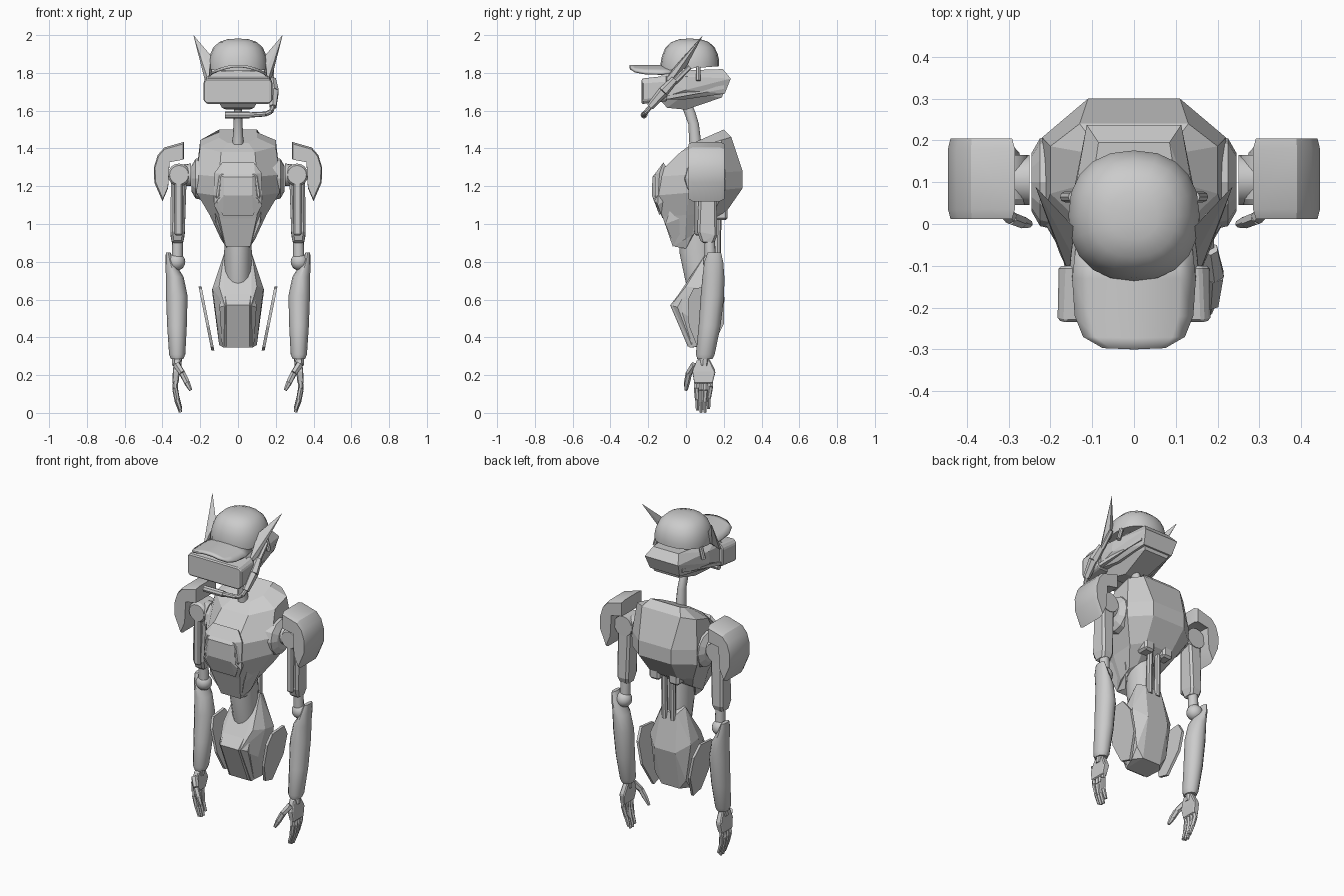
import bpy, bmesh, math
from mathutils import Vector


def finish(name, bm, mirror=False, bevel=0, smooth=0):
    bmesh.ops.recalc_face_normals(bm, faces=bm.faces)
    me = bpy.data.meshes.new(name)
    bm.to_mesh(me)
    bm.free()
    ob = bpy.data.objects.new(name, me)
    bpy.context.collection.objects.link(ob)
    if smooth:
        bpy.ops.object.select_all(action='DESELECT')
        ob.select_set(True)
        bpy.context.view_layer.objects.active = ob
        bpy.ops.object.shade_smooth_by_angle(angle=math.radians(smooth))
    if bevel:
        b = ob.modifiers.new("bevel", 'BEVEL')
        b.width, b.segments, b.limit_method = bevel, 1, 'ANGLE'
        b.angle_limit = math.radians(35)
    if mirror:
        ob.modifiers.new("mirror", 'MIRROR').use_mirror_merge = False
    return ob


def hull(name, pts, sym=False, **kw):
    """Convex faceted block; sym adds the x-mirrored points."""
    bm = bmesh.new()
    for x, y, z in pts:
        bm.verts.new((x, y, z))
        if sym and x:
            bm.verts.new((-x, y, z))
    r = bmesh.ops.convex_hull(bm, input=bm.verts)
    junk = [g for g in set(r["geom_interior"] + r["geom_unused"]) if isinstance(g, bmesh.types.BMVert)]
    bmesh.ops.delete(bm, geom=junk, context='VERTS')
    bmesh.ops.dissolve_limit(bm, angle_limit=0.06, verts=bm.verts, edges=bm.edges)
    return finish(name, bm, **kw)


def box(x0, x1, y0, y1, z0, z1):
    return [(x, y, z) for x in (x0, x1) for y in (y0, y1) for z in (z0, z1)]


def loft(name, rings, **kw):
    bm = bmesh.new()
    vs = [[bm.verts.new(p) for p in r] for r in rings]
    n = len(vs[0])
    for a, b in zip(vs, vs[1:]):
        for i in range(n):
            bm.faces.new((a[i], a[(i + 1) % n], b[(i + 1) % n], b[i]))
    bm.faces.new(vs[0])
    bm.faces.new(vs[-1])
    return finish(name, bm, **kw)


def ellipse(x, y, z, rx, ry, n=16, tilt=0, power=1.0):
    pts = []
    for i in range(n):
        a = 2 * math.pi * i / n
        c, s = math.cos(a), math.sin(a)
        c, s = math.copysign(abs(c) ** power, c), math.copysign(abs(s) ** power, s)
        pts.append((x + rx * c, y + ry * s, z + tilt * ry * s))
    return pts


def limb(name, paths, n=8, **kw):
    """Chains of tapered segments through (x, y, z, radius) points."""
    bm = bmesh.new()
    for path in paths:
        for p, q in zip(path, path[1:]):
            a, b = Vector(p[:3]), Vector(q[:3])
            r = bmesh.ops.create_cone(bm, cap_ends=True, segments=n, radius1=p[3],
                                      radius2=q[3], depth=(b - a).length)
            rot = (b - a).to_track_quat('Z', 'Y')
            for v in r["verts"]:
                v.co = rot @ v.co + (a + b) / 2
    return finish(name, bm, **kw)


# Cap: domed crown and arched brim
loft("cap_crown", [ellipse(0, 0.02, 1.823 + h, 0.157 * r, 0.156 * r, 20, 0.08 * (1 - h / 0.16), 0.88)
                   for h, r in ((0, 1), (0.03, 1), (0.07, 0.95), (0.11, 0.84), (0.14, 0.64), (0.155, 0.36), (0.158, 0.1))],
     smooth=40)
bm = bmesh.new()
rows = []
for y, w in ((-0.06, 0.14), (-0.13, 0.148), (-0.22, 0.142), (-0.27, 0.122), (-0.297, 0.075)):
    rows.append([bm.verts.new((w * t / 4, y - 0.003 * (1 - abs(t) / 4), 1.843 - 0.042 * (w * t / 0.6) ** 2))
                 for t in range(-4, 5)])
for a, b in zip(rows, rows[1:]):
    for i in range(8):
        bm.faces.new((a[i], a[i + 1], b[i + 1], b[i]))
brim = finish("cap_brim", bm, smooth=40)
brim.modifiers.new("thickness", 'SOLIDIFY').thickness = 0.014

# Head: wedge skull, jaw and wide visor
hull("head", [(0.155, -0.15, 1.66), (0.155, -0.15, 1.77), (0.13, -0.1, 1.81), (0.155, 0, 1.78), (0.16, 0, 1.71),
              (0.085, 0.195, 1.82), (0.113, 0.237, 1.77), (0.1, 0.205, 1.69), (0.12, 0, 1.66)], sym=True)
hull("jaw", [(0.11, -0.14, 1.66), (0.085, -0.1, 1.615), (0.06, 0, 1.605), (0.11, 0.0, 1.67),
             (0.09, 0.2, 1.70), (0.08, 0.19, 1.67), (0.125, 0, 1.69)], sym=True)
hull("jaw_stripe", [(0.168, -0.1, 1.66), (0.168, -0.1, 1.68), (0.115, 0.2, 1.735), (0.115, 0.2, 1.715), (0.1, 0.1, 1.70)],
     sym=True)
hull("visor", [(0.165, -0.235, 1.635), (0.183, -0.23, 1.655), (0.183, -0.23, 1.75), (0.165, -0.235, 1.77),
               (0.165, -0.1, 1.65), (0.18, -0.1, 1.665), (0.18, -0.1, 1.76), (0.16, -0.1, 1.785)], sym=True, bevel=0.006)

# Ears and headset microphone
hull("ear", [(0.236, 0.09, 2.0), (0.142, -0.01, 1.89), (0.145, -0.02, 1.82), (0.175, 0.0, 1.83),
             (0.178, -0.07, 1.77), (0.155, -0.12, 1.75), (0.15, -0.07, 1.82)], mirror=True)
limb("ear_peg", [[(0.165, 0.065, 1.76, 0.013), (0.145, 0.065, 1.83, 0.013)]], mirror=True)
limb("headset_pod", [[(0.18, 0.02, 1.83, 0.012), (0.18, -0.06, 1.75, 0.014)],
                     [(0.182, -0.06, 1.765, 0.02), (0.19, -0.12, 1.70, 0.028), (0.185, -0.19, 1.62, 0.02)]], n=6)
limb("microphone", [[(0.187, -0.18, 1.63, 0.012), (0.175, -0.21, 1.595, 0.013), (0.145, -0.22, 1.582, 0.013),
                     (0.06, -0.222, 1.577, 0.014)], [(0.06, -0.222, 1.577, 0.019), (-0.07, -0.222, 1.577, 0.019)]])

# Curved neck
loft("neck", [ellipse(0, y, z, rx, ry, 12) for y, z, rx, ry in
              ((0.0, 1.64, 0.022, 0.03), (0.02, 1.59, 0.022, 0.03), (0.04, 1.53, 0.024, 0.028), (0.05, 1.42, 0.03, 0.032))],
     smooth=40)


# Torso: eight-sided rings tilted back, front edge and rear edge given per ring
def torso_ring(yf, zf, wf, yb, zb, wb, wm):
    half = [(wf, yf, zf)]
    half += [(wm, yf + (yb - yf) * t, zf + (zb - zf) * t) for t in (0.38, 0.8)]
    half += [(wb, yb, zb)]
    return half + [(-x, y, z) for x, y, z in reversed(half)]


loft("torso", [torso_ring(*r) for r in (
    (0.04, 1.43, 0.055, 0.20, 1.50, 0.10, 0.10),
    (-0.03, 1.38, 0.09, 0.24, 1.46, 0.13, 0.20),
    (-0.165, 1.25, 0.10, 0.30, 1.28, 0.11, 0.22),
    (-0.165, 1.15, 0.115, 0.30, 1.19, 0.11, 0.22),
    (-0.125, 1.04, 0.10, 0.21, 1.06, 0.09, 0.15),
    (-0.07, 0.88, 0.065, 0.10, 0.98, 0.06, 0.09))])
hull("chest_frame", [(0.085, -0.12, 1.325), (0.125, -0.14, 1.27), (0.128, -0.15, 1.10), (0.09, -0.125, 1.03),
                     (0.09, -0.165, 1.265), (0.1, -0.168, 1.14), (0.1, -0.02, 1.18)], sym=True)
hull("chest_panel", [(0.075, -0.135, 1.30), (0.11, -0.15, 1.26), (0.11, -0.16, 1.11), (0.08, -0.14, 1.045),
                     (0.075, -0.178, 1.25), (0.075, -0.18, 1.15), (0.1, -0.05, 1.18)], sym=True)
hull("belly_wing", [(0.125, -0.08, 1.09), (0.115, -0.11, 1.0), (0.065, -0.06, 0.88), (0.06, 0.0, 0.87),
                    (0.09, 0.06, 0.98), (0.15, 0.1, 1.08), (0.05, -0.02, 1.0)], mirror=True)
hull("back_block", box(0.03, 0.10, 0.14, 0.22, 1.02, 1.14), mirror=True, bevel=0.012)
limb("shoulder_socket", [[(0.18, 0.1, 1.24, 0.115), (0.225, 0.1, 1.24, 0.105), (0.245, 0.1, 1.24, 0.07)]],
     n=12, mirror=True)

# Waist, spine rods, pelvis and floating hip plates
loft("waist", [ellipse(0, y, z, rx, ry, 16) for y, z, rx, ry in
               ((0.05, 1.02, 0.07, 0.09), (0.06, 0.85, 0.073, 0.095), (0.09, 0.66, 0.07, 0.085))], smooth=40)
limb("spine_rod", [[(0.028, 0.17, 1.04, 0.018), (0.028, 0.165, 0.78, 0.018)]], mirror=True, smooth=40)
hull("pelvis", [(0.072, 0.11, 0.85), (0.055, 0.165, 0.82), (0.135, 0.07, 0.66), (0.138, 0.15, 0.65), (0.07, 0.205, 0.6),
                (0.07, -0.078, 0.57), (0.1, 0.0, 0.67), (0.115, 0.03, 0.5), (0.1, 0.1, 0.36), (0.075, 0.02, 0.345),
                (0.06, 0.15, 0.36), (0.105, 0.15, 0.42)], sym=True)
hull("pelvis_front", [(0.075, -0.01, 0.665), (0.09, 0.01, 0.66), (0.06, -0.084, 0.57), (0.098, -0.045, 0.56),
                      (0.06, 0.01, 0.35), (0.085, 0.03, 0.36), (0.05, 0.1, 0.5)], sym=True)
hull("hip_plate", [(0.125 + (z - 0.33) * 0.2 + dx, y, z) for dx in (0, 0.016) for y, z in
                   ((0.04, 0.66), (0.01, 0.6), (0.015, 0.46), (0.06, 0.35), (0.13, 0.33), (0.2, 0.47), (0.2, 0.6), (0.15, 0.67))],
     mirror=True)

# Shoulder pads: bent profile carried front to back
pad = ((0.285, 1.435), (0.39, 1.405), (0.425, 1.365), (0.445, 1.30), (0.443, 1.22), (0.40, 1.12),
       (0.37, 1.19), (0.362, 1.33), (0.285, 1.345))
loft("shoulder_pad", [[(0.37 + (x - 0.37) * s, y, 1.29 + (z - 1.29) * s) for x, z in pad]
                      for y, s in ((0.012, 0.92), (0.035, 1), (0.18, 1), (0.205, 0.92))], mirror=True, smooth=25)

# Arms
limb("shoulder_joint", [[(0.312, 0.045, 1.26, 0.05), (0.312, 0.06, 1.26, 0.06), (0.312, 0.165, 1.26, 0.06)],
                        [(0.25, 0.105, 1.26, 0.06), (0.30, 0.105, 1.26, 0.055)]], n=16, mirror=True, smooth=40)
hull("upper_arm", [(0.272, 0.07, 1.24), (0.355, 0.07, 1.24), (0.272, 0.16, 1.24), (0.355, 0.16, 1.24),
                   (0.282, 0.06, 0.96), (0.358, 0.06, 0.96), (0.282, 0.165, 0.94), (0.358, 0.165, 0.94),
                   (0.29, 0.08, 0.9), (0.35, 0.08, 0.9), (0.29, 0.15, 0.9), (0.35, 0.15, 0.9)], mirror=True, bevel=0.012)
hull("upper_arm_strip", box(0.293, 0.335, 0.045, 0.09, 0.94, 1.22), mirror=True, bevel=0.008)
limb("elbow_rod", [[(0.32, 0.125, 0.93, 0.028), (0.322, 0.13, 0.78, 0.03)]], n=12, mirror=True, smooth=40)
bm = bmesh.new()
bmesh.ops.create_uvsphere(bm, u_segments=16, v_segments=10, radius=0.046)
bmesh.ops.translate(bm, verts=bm.verts, vec=(0.325, 0.135, 0.8))
finish("elbow_ball", bm, mirror=True, smooth=40)
loft("forearm", [ellipse(x, y, z, rx, ry, 12) for x, y, z, rx, ry in
                 ((0.37, 0.15, 0.85, 0.012, 0.035), (0.36, 0.147, 0.80, 0.024, 0.05), (0.335, 0.145, 0.72, 0.047, 0.058),
                  (0.324, 0.14, 0.62, 0.057, 0.062), (0.323, 0.125, 0.46, 0.052, 0.058),
                  (0.322, 0.102, 0.31, 0.043, 0.05), (0.322, 0.1, 0.285, 0.033, 0.04))], mirror=True, smooth=40)

# Hands: wrist, palm, four fingers and thumb
limb("wrist", [[(0.322, 0.1, 0.30, 0.028), (0.325, 0.095, 0.25, 0.025)]], mirror=True)
hull("palm", [(0.305, 0.06, 0.285), (0.338, 0.06, 0.285), (0.305, 0.125, 0.285), (0.338, 0.125, 0.285),
              (0.308, 0.032, 0.22), (0.345, 0.035, 0.22), (0.308, 0.157, 0.22), (0.345, 0.155, 0.22),
              (0.315, 0.045, 0.155), (0.348, 0.045, 0.155), (0.315, 0.14, 0.155), (0.348, 0.14, 0.155)],
     mirror=True, bevel=0.006)
limb("fingers", [[(0.33, y, 0.17, 0.014), (0.333, y, 0.12 + d, 0.014), (0.322, t, 0.06 + d, 0.013), (0.304, t, 0.003 + d, 0.009)]
                 for y, t, d in ((0.055, 0.06, 0.012), (0.08, 0.08, 0), (0.105, 0.1, 0.0), (0.13, 0.12, 0.02))],
     n=6, mirror=True)
limb("thumb", [[(0.325, 0.045, 0.255, 0.02), (0.295, 0.015, 0.21, 0.017), (0.27, 0.005, 0.16, 0.016),
                (0.25, 0.0, 0.12, 0.009)]], n=6, mirror=True)
